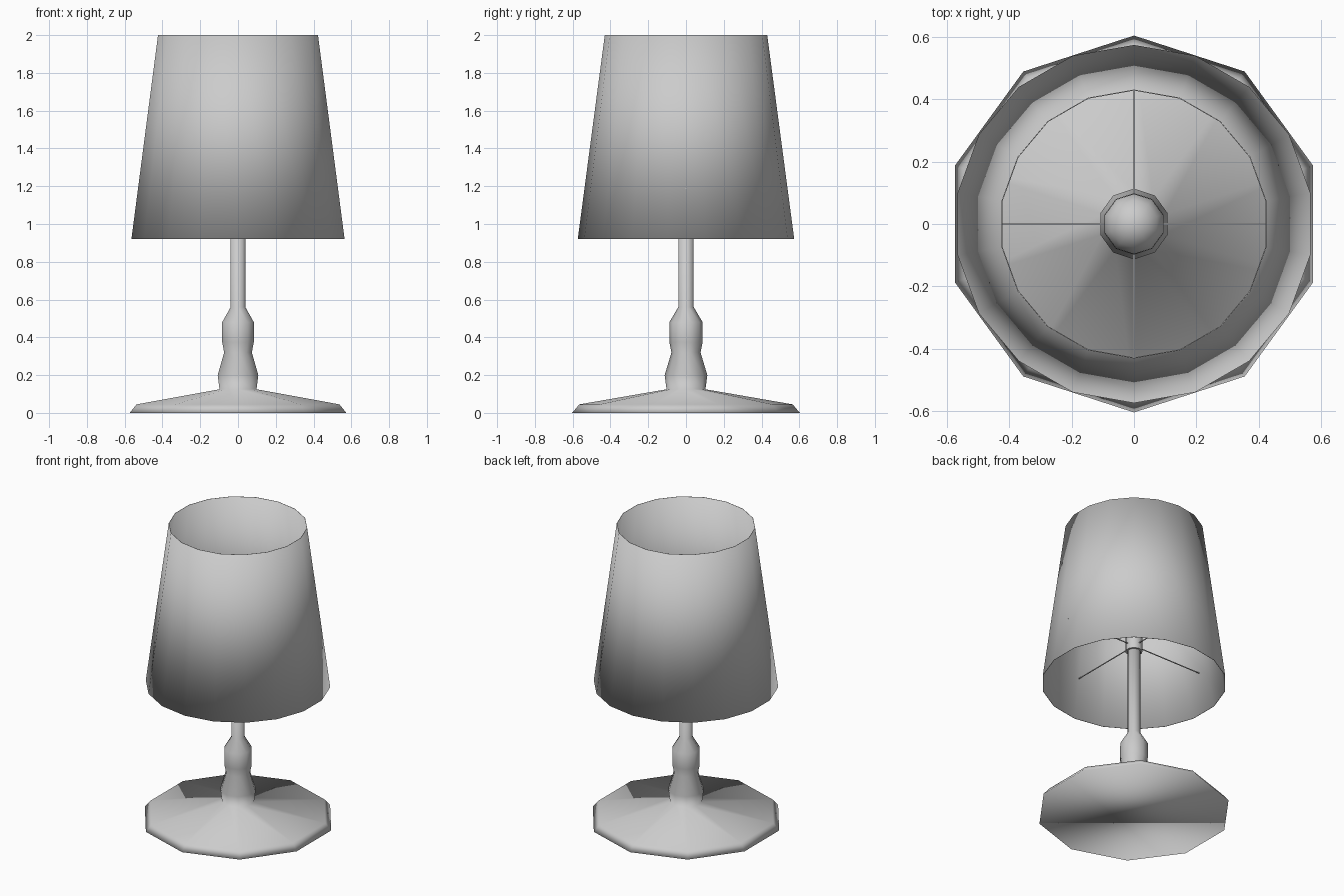
import bpy, bmesh, math

if "Cube" in bpy.data.objects:
    bpy.data.objects.remove(bpy.data.objects["Cube"])


def finish(name, bm, angle=180):
    bmesh.ops.recalc_face_normals(bm, faces=bm.faces[:])
    me = bpy.data.meshes.new(name)
    bm.to_mesh(me)
    bm.free()
    ob = bpy.data.objects.new(name, me)
    bpy.context.collection.objects.link(ob)
    bpy.ops.object.select_all(action='DESELECT')
    ob.select_set(True)
    bpy.context.view_layer.objects.active = ob
    bpy.ops.object.shade_smooth_by_angle(angle=math.radians(angle))
    return ob


def lathe(name, profile, sides, closed=False, angle=180):
    """Spin (radius, z) points round z, with a corner on the y axis.
    A closed profile makes a ring; an open one is capped at both ends."""
    bm = bmesh.new()
    rings = []
    for r, z in profile:
        rings.append([bm.verts.new((r * math.sin(2 * math.pi * i / sides),
                                    r * math.cos(2 * math.pi * i / sides), z))
                      for i in range(sides)])
    pairs = list(zip(rings, rings[1:]))
    if closed:
        pairs.append((rings[-1], rings[0]))
    else:
        bm.faces.new(rings[0])
        bm.faces.new(rings[-1])
    for a, b in pairs:
        for i in range(sides):
            j = (i + 1) % sides
            bm.faces.new((a[i], a[j], b[j], b[i]))
    return finish(name, bm, angle)


# Foot, turned stem and pole in one softly shaded profile
lathe("base_and_stem", [
    (0.603, 0.0), (0.565, 0.045), (0.103, 0.125), (0.113, 0.20),
    (0.077, 0.32), (0.088, 0.375), (0.088, 0.48), (0.041, 0.56),
    (0.041, 1.15)], 10)

# Bulb holder and bulb
lathe("socket", [(0.054, 1.145), (0.054, 1.25)], 10, angle=40)
bulb = [(0.045, 1.25), (0.055, 1.29), (0.08, 1.34)]
bulb += [(0.1 * math.cos(math.radians(a)), 1.40 + 0.1 * math.sin(math.radians(a)))
         for a in (-10, 15, 40, 62, 80)]
lathe("bulb", bulb, 10)

# Open, tapered shade: a very thin shell with soft rims
lathe("shade", [(0.573, 0.92), (0.43, 2.0), (0.427, 2.0), (0.57, 0.92)],
      18, closed=True)

# Four thin arms holding the shade
for k in range(4):
    bm = bmesh.new()
    bmesh.ops.create_cube(bm, size=1)
    for v in bm.verts:
        v.co.x = 0.29 + v.co.x * 0.48
        v.co.y *= 0.005
        v.co.z = 1.187 + v.co.z * 0.005
    arm = finish("shade_arm_%d" % (k + 1), bm, 40)
    arm.rotation_euler.z = k * math.pi / 2
